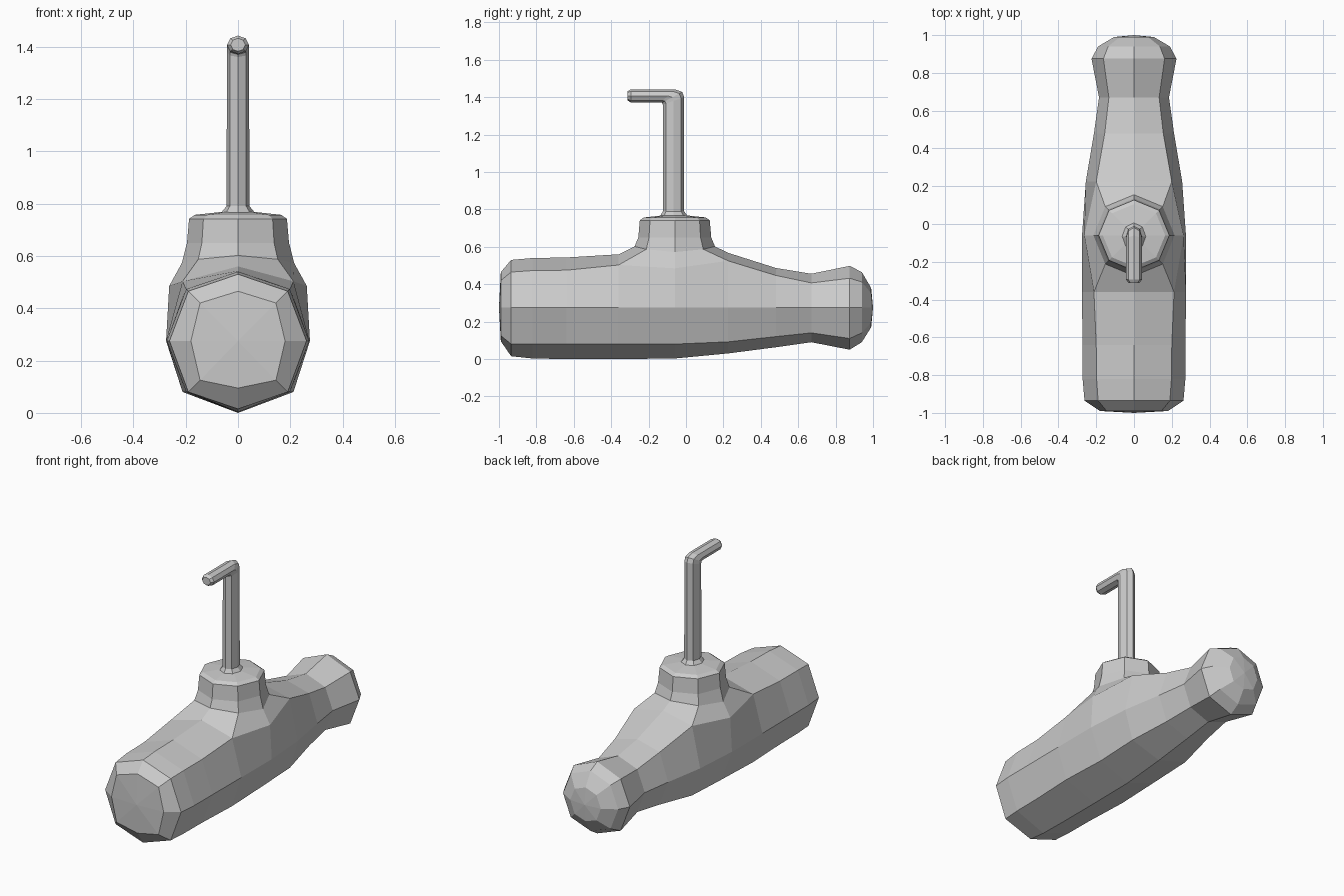
import bpy, bmesh
from math import sin, cos, pi

if "Cube" in bpy.data.objects:
    bpy.data.objects.remove(bpy.data.objects["Cube"])

MID_Z = 0.275
NECK_Y = -0.06


def add_ring(bm, pts):
    return [bm.verts.new(p) for p in pts]


def bridge(bm, a, b, skip=()):
    n = len(a)
    for i in range(n):
        if i not in skip:
            j = (i + 1) % n
            bm.faces.new((a[i], a[j], b[j], b[i]))


def fan(bm, ring, tip):
    v = bm.verts.new(tip)
    for i in range(len(ring)):
        bm.faces.new((ring[i], ring[(i + 1) % len(ring)], v))


def finish(bm, name):
    bmesh.ops.recalc_face_normals(bm, faces=bm.faces[:])
    mesh = bpy.data.meshes.new(name)
    bm.to_mesh(mesh)
    bm.free()
    obj = bpy.data.objects.new(name, mesh)
    bpy.context.collection.objects.link(obj)
    return obj


def body_ring(y, w, wd, bottom, low, high, top):
    return [(0, y, bottom), (wd, y, low), (w, y, MID_Z), (wd, y, high),
            (0, y, top), (-wd, y, high), (-w, y, MID_Z), (-wd, y, low)]


# Body: y, half width, diagonal width, bottom, low diagonal, high diagonal, top
sections = [
    (-0.99, 0.18, 0.145, 0.095, 0.125, 0.42, 0.465),
    (-0.935, 0.262, 0.19, 0.015, 0.08, 0.465, 0.53),
    (-0.82, 0.272, 0.198, 0.003, 0.08, 0.473, 0.54),
    (-0.64, 0.273, 0.2, 0.0, 0.08, 0.475, 0.543),
    (-0.36, 0.275, 0.212, 0.0, 0.08, 0.503, 0.56),
    (-0.06, 0.275, 0.2, 0.003, 0.08, 0.485, 0.6),
    (0.225, 0.255, 0.2, 0.03, 0.092, 0.525, 0.568),
    (0.48, 0.212, 0.155, 0.063, 0.12, 0.447, 0.487),
    (0.67, 0.185, 0.133, 0.09, 0.14, 0.407, 0.456),
    (0.875, 0.225, 0.162, 0.05, 0.11, 0.432, 0.498),
    (0.94, 0.19, 0.137, 0.09, 0.14, 0.412, 0.465),
    (0.99, 0.105, 0.075, 0.17, 0.195, 0.352, 0.38),
]
bm = bmesh.new()
rings = [add_ring(bm, body_ring(*s)) for s in sections]
for v in (rings[5][3], rings[5][5]):      # shoulders flare out under the neck
    v.co.x = 0.263 if v.co.x > 0 else -0.263
HOLE = 4                                  # top opening spans two spans from here
for i in range(len(rings) - 1):
    bridge(bm, rings[i], rings[i + 1], (3, 4) if i in (HOLE, HOLE + 1) else ())
fan(bm, rings[0], (0, -1.0, MID_Z))
fan(bm, rings[-1], (0, 1.0, MID_Z))

# Neck rising out of the opening: radius, height
A, M, B = rings[HOLE:HOLE + 3]
prev = [A[4], A[3], M[3], B[3], B[4], B[5], M[5], A[5]]
bm.verts.remove(M[4])
for k, (r, z) in enumerate([(0.215, 0.602), (0.195, 0.65), (0.187, 0.742),
                            (0.165, 0.757), (0.065, 0.768)]):
    pts = []
    for i in range(8):
        t = -pi / 2 + i * pi / 4
        drop = 0.03 * cos(t) ** 2 if k == 0 else 0
        pts.append((r * cos(t), NECK_Y + r * sin(t), z - drop))
    cur = add_ring(bm, pts)
    bridge(bm, prev, cur)
    prev = cur
bm.faces.new(prev)
finish(bm, "tap_body")


# Bent rod: each section is inner (y, z), outer (y, z), half width
rod = [
    ((-0.138, 0.765), (0.008, 0.765), 0.065),
    ((-0.124, 0.79), (-0.01, 0.79), 0.044),
    ((-0.124, 1.36), (-0.01, 1.40), 0.042),
    ((-0.128, 1.37), (-0.02, 1.428), 0.042),
    ((-0.135, 1.372), (-0.06, 1.442), 0.042),
    ((-0.295, 1.372), (-0.295, 1.442), 0.042),
    ((-0.312, 1.382), (-0.312, 1.432), 0.028),
]
bm = bmesh.new()
prev = None
for (y0, z0), (y1, z1), w in rod:
    pts = []
    for i in range(8):
        t = i * pi / 4
        f = (1 + cos(t)) / 2
        pts.append((w * sin(t), y0 + (y1 - y0) * f, z0 + (z1 - z0) * f))
    cur = add_ring(bm, pts)
    if prev:
        bridge(bm, prev, cur)
    else:
        bm.faces.new(cur)
    prev = cur
bm.faces.new(prev)
finish(bm, "bent_rod")
